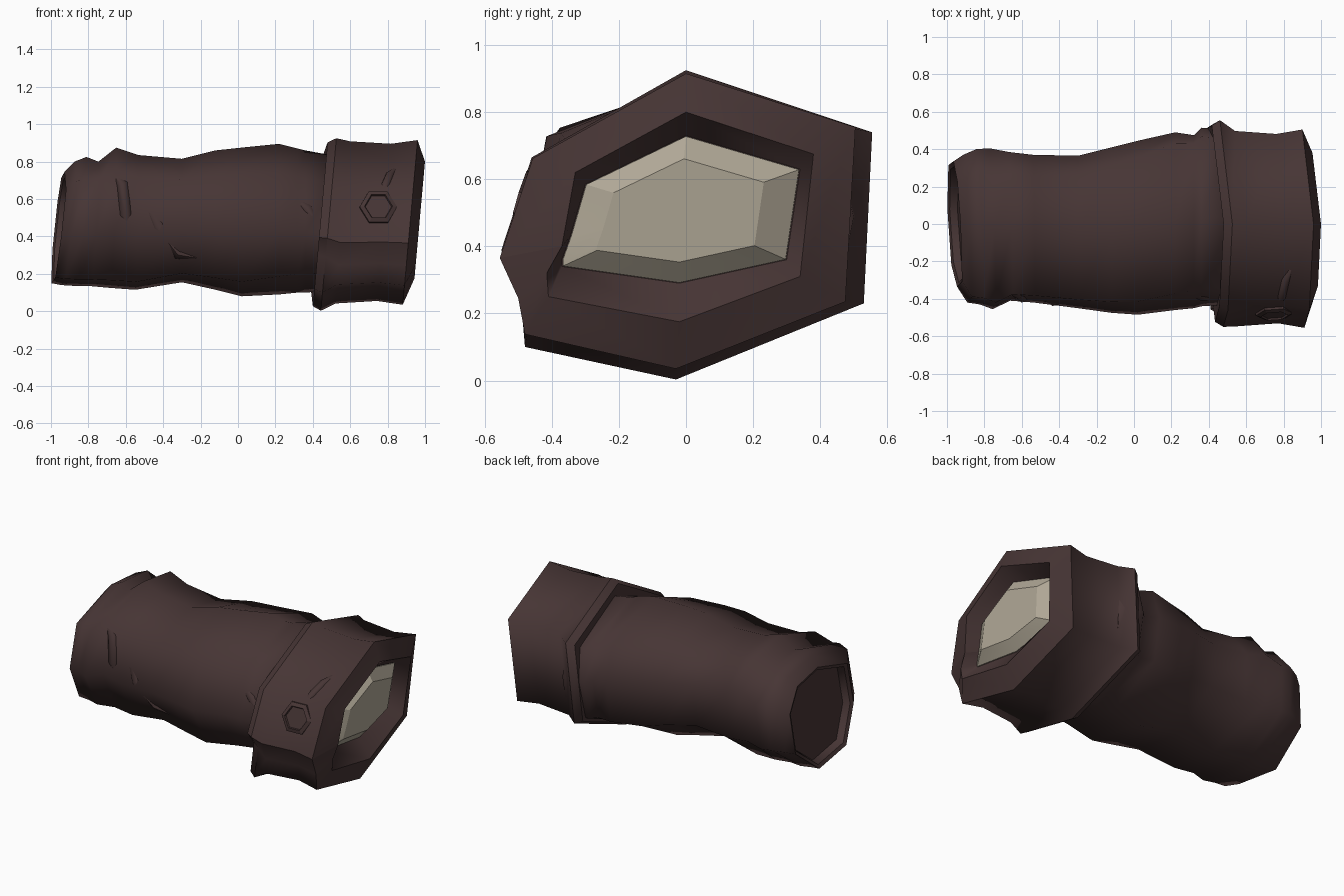
import bpy, bmesh, math
from mathutils import Vector
from mathutils.bvhtree import BVHTree

if "Cube" in bpy.data.objects:
    bpy.data.objects.remove(bpy.data.objects["Cube"])


def material(name, rgb):
    m = bpy.data.materials.new(name)
    m.use_nodes = True
    m.diffuse_color = (*rgb, 1)
    bsdf = m.node_tree.nodes["Principled BSDF"]
    bsdf.inputs["Base Color"].default_value = (*rgb, 1)
    bsdf.inputs["Roughness"].default_value = 0.9
    return m


brown = material("dark brown leather", (0.062, 0.0355, 0.035))
cream = material("pale lining", (0.44, 0.395, 0.31))


def finish(obj, mat, angle):
    obj.data.materials.append(mat)
    bpy.ops.object.select_all(action='DESELECT')
    obj.select_set(True)
    bpy.context.view_layer.objects.active = obj
    bpy.ops.object.shade_smooth_by_angle(angle=math.radians(angle), keep_sharp_edges=True)


def loft(name, rings, mat, angle, sharp_rings=(), sharp_rails=()):
    """Skin point rings, close both ends, crease chosen rings and rails."""
    bm = bmesh.new()
    loops = [[bm.verts.new(p) for p in ring] for ring in rings]
    n = len(loops[0])
    for a, b in zip(loops, loops[1:]):
        for i in range(n):
            j = (i + 1) % n
            bm.faces.new((a[i], a[j], b[j], b[i]))
    bm.faces.new(loops[0])
    bm.faces.new(loops[-1])
    for r in sharp_rings:
        for i in range(n):
            bm.edges.get((loops[r][i], loops[r][(i + 1) % n])).smooth = False
    for i in sharp_rails:
        for a, b in zip(loops, loops[1:]):
            bm.edges.get((a[i], b[i])).smooth = False
    bmesh.ops.recalc_face_normals(bm, faces=bm.faces)
    tree = BVHTree.FromBMesh(bm)
    mesh = bpy.data.meshes.new(name)
    bm.to_mesh(mesh)
    bm.free()
    obj = bpy.data.objects.new(name, mesh)
    bpy.context.collection.objects.link(obj)
    finish(obj, mat, angle)
    return tree


# Sleeve: octagonal at the open end, blending to a hexagonal shape at the cuff
end_section = [(0, 1), (.68, .90), (1, .45), (.94, -.4),
               (.25, -1), (-.65, -.9), (-1, -.18), (-.92, .68)]
cuff_section = [(0, 1), (.9, .56), (1, .05), (.9, -.6),
                (.1, -1), (-.75, -.74), (-1, -.15), (-.8, .6)]


def sleeve_ring(x, y0, y1, z0, z1, slant, scale=1.0):
    t = min(max((x + 0.95) / 1.25, 0), 1) ** 2
    ring = []
    for p, q in zip(end_section, cuff_section):
        u, v = Vector(p).lerp(Vector(q), t) * scale
        y = (y0 + y1) / 2 + u * (y1 - y0) / 2
        z = (z0 + z1) / 2 + v * (z1 - z0) / 2
        ring.append((x + slant * (0.11 * (z - 0.45) - 0.06 * y), y, z))
    return ring


# x, front y, back y, bottom z, top z, slant
stations = [
    (-0.96, -0.335, 0.335, 0.15, 0.745, 1),
    (-0.91, -0.42, 0.37, 0.14, 0.80, 0.9),
    (-0.84, -0.43, 0.40, 0.135, 0.825, 0.7),
    (-0.77, -0.455, 0.405, 0.135, 0.80, 0.6),
    (-0.67, -0.41, 0.385, 0.125, 0.875, 0.4),
    (-0.54, -0.42, 0.37, 0.115, 0.835, 0.2),
    (-0.30, -0.45, 0.365, 0.155, 0.815, 0),
    (-0.12, -0.475, 0.41, 0.115, 0.86, 0),
    (0.02, -0.485, 0.445, 0.08, 0.875, 0),
    (0.22, -0.46, 0.49, 0.09, 0.895, 0),
    (0.32, -0.45, 0.475, 0.10, 0.87, 0),
    (0.36, -0.44, 0.515, 0.10, 0.86, 0),
    (0.52, -0.43, 0.50, 0.11, 0.83, 0)]
lip = stations[0]
rings = [sleeve_ring(-0.91, *lip[1:], scale=0.88),
         sleeve_ring(-0.95, *lip[1:], scale=0.93)]
rings += [sleeve_ring(*s) for s in stations]
sleeve_tree = loft("sleeve", rings, brown, 85, sharp_rings=(0, 1, 2))

# Cuff outlines: flared back band, front rim, inner rim, lining edge
band = [(0, .925), (.555, .74), (.53, .23), (-.03, .003),
        (-.48, .10), (-.47, .29), (-.55, .39), (-.46, .665)]
rim = [(0, .915), (.505, .755), (.475, .235), (-.03, .035),
       (-.48, .138), (-.50, .245), (-.555, .365), (-.457, .662)]
inner_rim = [(0, .80), (.38, .675), (.34, .31), (-.02, .175),
             (-.41, .25), (-.415, .32), (-.37, .40), (-.33, .62)]
opening = [(0, .73), (.34, .63), (.30, .36), (-.02, .29),
           (-.37, .34), (-.37, .36), (-.345, .43), (-.30, .585)]


def cuff_ring(x, pts, scale=1.0, cy=-0.02, cz=0.48):
    ring = []
    for y, z in pts:
        y, z = cy + (y - cy) * scale, cz + (z - cz) * scale
        ring.append((x + 0.09 * (z - 0.47) - 0.09 * max(y, 0), y, z))
    return ring


cuff_tree = loft("cuff", [
    cuff_ring(0.45, band, 0.75), cuff_ring(0.44, band, 0.95),
    cuff_ring(0.485, band), cuff_ring(0.56, rim, 0.985),
    cuff_ring(0.78, rim, 0.955), cuff_ring(0.92, rim),
    cuff_ring(0.97, inner_rim), cuff_ring(0.88, opening)],
    brown, 85, sharp_rings=(1, 2, 5, 6, 7), sharp_rails=(6,))

# Pale lining plug bulging inside the opening
loft("lining", [cuff_ring(0.86, opening), cuff_ring(0.885, opening, 0.99),
                cuff_ring(0.935, opening, 0.7, cz=0.50)], cream, 25)


def on_surface(tree, x, z):
    hit, normal, _, _ = tree.ray_cast(Vector((x, -2, z)), Vector((0, 1, 0)))
    return hit, normal


# Cloth folds: tapered rounded ridges half sunk in the surface
def fold(name, tree, path, radius, sink):
    curve = bpy.data.curves.new(name, 'CURVE')
    curve.dimensions = '3D'
    curve.bevel_depth = radius
    curve.bevel_resolution = 1
    spline = curve.splines.new('POLY')
    spline.points.add(len(path) - 1)
    for i, (point, (x, z)) in enumerate(zip(spline.points, path)):
        hit, normal = on_surface(tree, x, z)
        point.co = (*(hit - normal * radius * sink), 1)
        point.radius = 0.2 if i in (0, len(path) - 1) else 1
    obj = bpy.data.objects.new(name, curve)
    bpy.context.collection.objects.link(obj)
    bpy.ops.object.select_all(action='DESELECT')
    obj.select_set(True)
    bpy.context.view_layer.objects.active = obj
    bpy.ops.object.convert(target='MESH')
    finish(bpy.context.object, brown, 60)


fold("elbow_fold", sleeve_tree, [(-.66, .73), (-.62, .68), (-.60, .52), (-.57, .27)], 0.035, 0.5)
fold("twist_fold", sleeve_tree, [(-.54, .66), (-.43, .46), (-.32, .30), (-.08, .25)], 0.045, 0.7)
fold("wrist_fold", sleeve_tree, [(.28, .62), (.37, .55), (.44, .47)], 0.035, 0.6)
fold("cuff_fold", cuff_tree, [(.78, .61), (.79, .68), (.81, .73), (.85, .78)], 0.028, 0.4)

# Six-sided button with a sunken centre
centre, normal = on_surface(cuff_tree, 0.75, 0.555)
turn = normal.to_track_quat('Z', 'Y')
button = []
for radius, height in [(0.105, -0.02), (0.10, 0.012), (0.075, 0.022), (0.07, 0.012)]:
    button.append([centre + turn @ Vector((radius * math.cos(math.tau * i / 6),
                                           radius * math.sin(math.tau * i / 6), height))
                   for i in range(6)])
loft("cuff_button", button, brown, 20)
